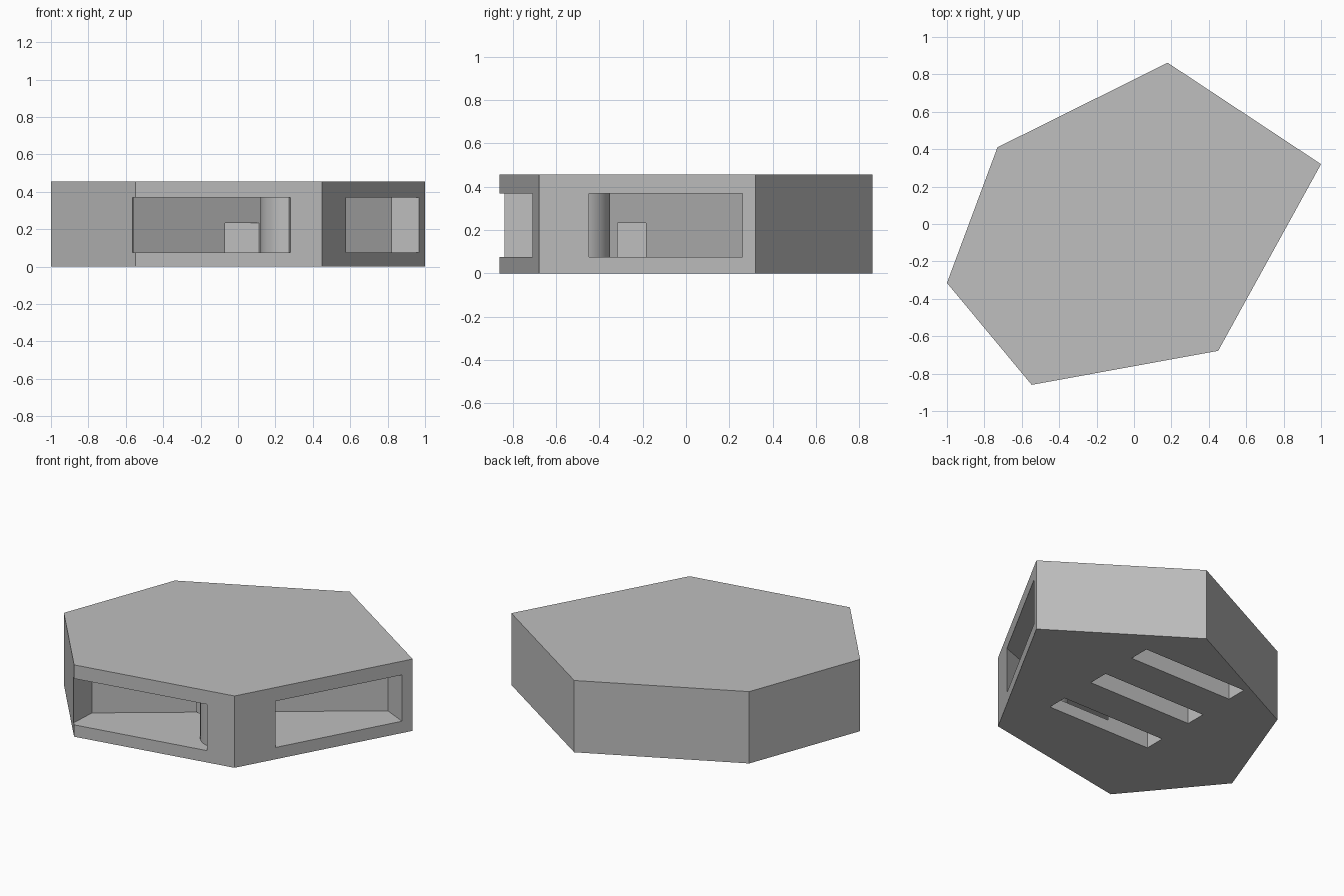
import bpy
import bmesh
from math import cos, sin, radians

cube = bpy.data.objects.get("Cube")
if cube:
    bpy.data.objects.remove(cube, do_unlink=True)

HEIGHT = 0.455

grey = bpy.data.materials.new("plain_grey")
grey.use_nodes = True
colour = (0.52, 0.52, 0.52, 1)
grey.diffuse_color = colour
grey.node_tree.nodes["Principled BSDF"].inputs["Base Color"].default_value = colour


def prism(name, outline, bottom, top):
    """Extrude a flat outline between two heights."""
    bm = bmesh.new()
    base = bm.faces.new([bm.verts.new((x, y, bottom)) for x, y in outline])
    made = bmesh.ops.extrude_face_region(bm, geom=[base])["geom"]
    raised = [v for v in made if isinstance(v, bmesh.types.BMVert)]
    bmesh.ops.translate(bm, verts=raised, vec=(0, 0, top - bottom))
    bmesh.ops.recalc_face_normals(bm, faces=bm.faces)
    mesh = bpy.data.meshes.new(name)
    bm.to_mesh(mesh)
    bm.free()
    mesh.materials.append(grey)
    obj = bpy.data.objects.new(name, mesh)
    bpy.context.collection.objects.link(obj)
    return obj


def cut(target, cutter):
    """Subtract the cutter and throw it away."""
    cutter.hide_render = True
    mod = target.modifiers.new("cut", 'BOOLEAN')
    mod.operation = 'DIFFERENCE'
    mod.solver = 'EXACT'
    mod.object = cutter
    bpy.context.view_layer.objects.active = target
    bpy.ops.object.modifier_apply(modifier=mod.name)
    bpy.data.objects.remove(cutter, do_unlink=True)


# Six-sided body
body = prism("hexagonal_body", [(0.18, 0.862), (-0.73, 0.41), (-1.0, -0.315),
                                (-0.547, -0.86), (0.45, -0.678), (1.0, 0.32)], 0, HEIGHT)

# Cavity open on two sides, running around a rounded corner pillar
pillar_x, pillar_y, pillar_r = 0.273, -0.503, 0.153
pillar = [(pillar_x + pillar_r * cos(radians(a)), pillar_y + pillar_r * sin(radians(a)))
          for a in range(270, -1, -9)]
cavity = [(-0.555, -0.668), (-0.565, -0.842), (-0.57, -0.95), (0.29, -0.8), (0.28, -0.709)]
cavity += pillar
cavity += [(0.577, -0.448), (0.68, -0.5), (1.1, 0.197), (0.967, 0.26), (0.82, 0.33)]
cut(body, prism("cavity_cutter", cavity, 0.075, 0.368))

# Three long slots rising from the underside
for y in (-0.25, 0.115, 0.48):
    half_x, half_y = 0.365, 0.066
    slot = [(-half_x, y - half_y), (half_x, y - half_y), (half_x, y + half_y), (-half_x, y + half_y)]
    cut(body, prism("slot_cutter", slot, -0.1, 0.232))

# Round shading on the pillar, crisp edges elsewhere
bpy.ops.object.select_all(action='DESELECT')
body.select_set(True)
bpy.context.view_layer.objects.active = body
bpy.ops.object.shade_smooth_by_angle(angle=radians(25))
